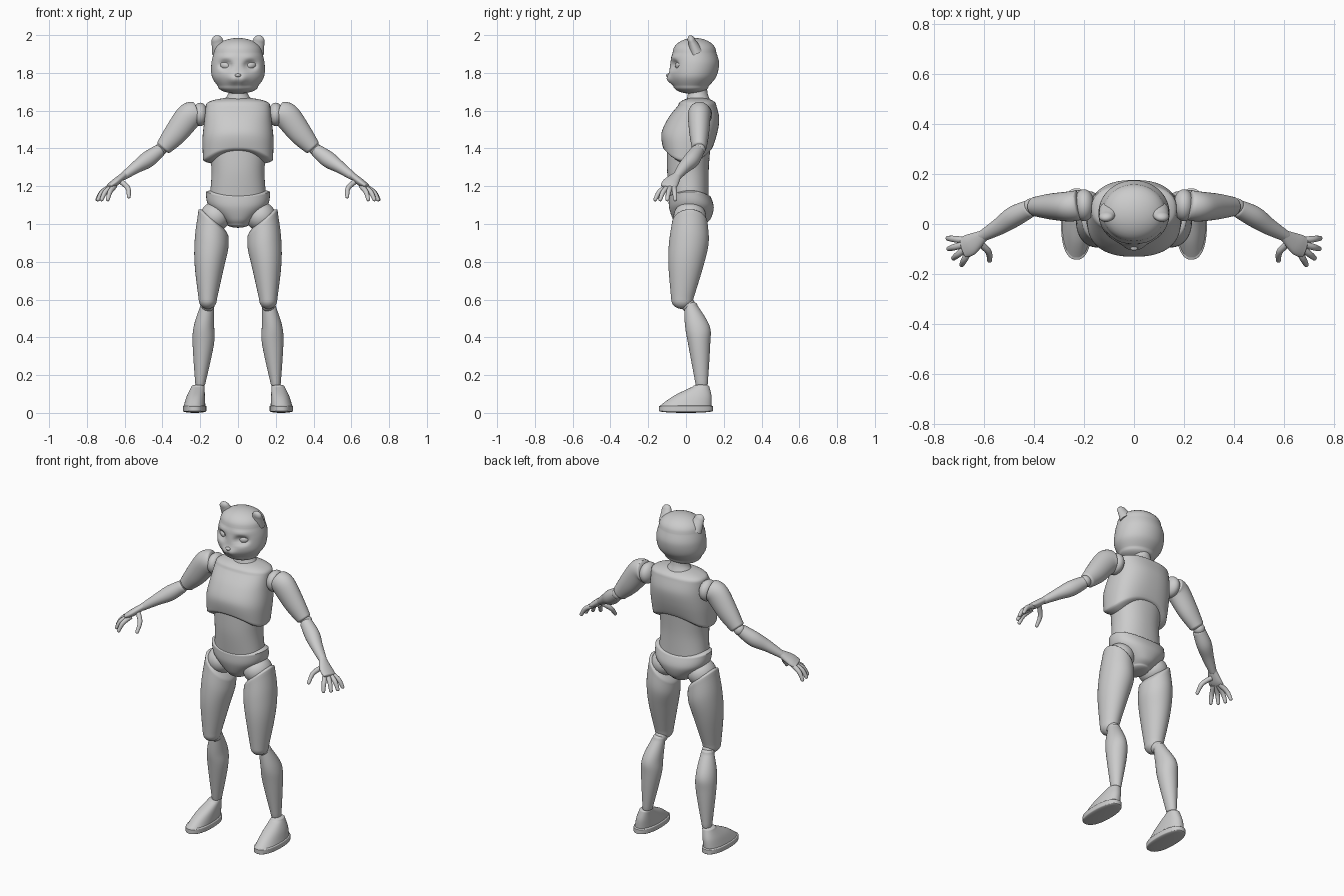
import bpy, bmesh, math
from mathutils import Vector, Matrix

cube = bpy.data.objects.get("Cube")
if cube:
    bpy.data.objects.remove(cube)

grey = (.6, .6, .6, 1)
material = bpy.data.materials.new("plain_grey")
material.use_nodes = True
material.diffuse_color = grey
material.node_tree.nodes["Principled BSDF"].inputs["Base Color"].default_value = grey


def finish(bm, name, pair):
    """Shade the mesh and link it, once or as a mirrored left and right pair."""
    bmesh.ops.recalc_face_normals(bm, faces=bm.faces)
    for face in bm.faces:
        face.smooth = True
    for edge in bm.edges:
        edge.smooth = edge.calc_face_angle() < math.radians(45)
    for prefix in ("left_", "right_") if pair else ("",):
        if prefix == "right_":
            bmesh.ops.scale(bm, vec=(-1, 1, 1), verts=bm.verts)
            bmesh.ops.reverse_faces(bm, faces=bm.faces)
        mesh = bpy.data.meshes.new(prefix + name)
        bm.to_mesh(mesh)
        mesh.materials.append(material)
        part = bpy.data.objects.new(prefix + name, mesh)
        bpy.context.collection.objects.link(part)
    bm.free()


def blend(rows, steps=6):
    """Catmull-Rom interpolation of the section numbers."""
    padded = [rows[0], *rows, rows[-1]]
    result = []
    for before, start, end, after in zip(padded, padded[1:], padded[2:], padded[3:]):
        for k in range(steps):
            t = k / steps
            result.append([q + t / 2 * (r - p + t * (2*p - 5*q + 4*r - s + t * (3*(q - r) + s - p)))
                           for p, q, r, s in zip(before, start, end, after)])
    return result + [list(rows[-1])]


def dome(last, inner, height, upright, steps=8):
    """Rings that round off an end, shrinking along an elliptical arc."""
    way = Vector(last[:3]) - Vector(inner[:3])
    if upright:
        way = Vector((0, 0, way.z))
    way.normalize()
    rings = []
    for k in range(1, steps + 1):
        angle = math.radians(85) * k / steps
        center = Vector(last[:3]) + way * height * math.sin(angle)
        rings.append([*center, last[3] * math.cos(angle), last[4] * math.cos(angle)])
    return rings


def loft(name, rows, caps=(0, 0), pair=False, upright=True, power=2, bend=0, tilt=0,
         sides=48, sculpt=None):
    """Skin rings (x, y, z, half width, half depth). Bend and tilt warp the first ring and fade."""
    core = blend(rows)
    head = dome(core[0], core[1], caps[0], upright)[::-1] if caps[0] else []
    tail = dome(core[-1], core[-2], caps[1], upright) if caps[1] else []
    path = head + core + tail
    bm = bmesh.new()
    rings = []
    for i, (x, y, z, wide, deep) in enumerate(path):
        axis = Vector((0, 0, 1))
        if not upright:
            here, there = path[max(i - 1, 0)], path[min(i + 1, len(path) - 1)]
            axis = (Vector(there[:3]) - Vector(here[:3])).normalized()
        v = (Vector((0, 1, 0)) - axis * axis.y).normalized()
        u = v.cross(axis)
        fade = (1 - max(0, min(1, (i - len(head)) / len(core)))) ** 2
        shrink = min(1, wide / core[0][3])
        ring = []
        for k in range(sides):
            angle = 2 * math.pi * k / sides
            c, s = math.cos(angle), math.sin(angle)
            across = math.copysign(abs(c) ** (2 / power), c) * wide
            along = math.copysign(abs(s) ** (2 / power), s) * deep
            lift = fade * (bend * s * s + tilt * c * shrink)
            point = Vector((x, y, z)) + u * across + v * along + axis * lift
            ring.append(bm.verts.new(sculpt(point) if sculpt else point))
        rings.append(ring)
    for low, high in zip(rings, rings[1:]):
        for k in range(sides):
            bm.faces.new((low[k - 1], low[k], high[k], high[k - 1]))
    bm.faces.new(rings[0])
    bm.faces.new(rings[-1])
    finish(bm, name, pair)


def ball(name, center, radii, pair=False, yaw=0, roll=0):
    """Ellipsoid, optionally turned."""
    turn = Matrix.Rotation(yaw, 4, "Z") @ Matrix.Rotation(roll, 4, "Y")
    place = Matrix.Translation(center) @ turn @ Matrix.Diagonal((*radii, 1))
    bm = bmesh.new()
    bmesh.ops.create_uvsphere(bm, u_segments=32, v_segments=20, radius=1, matrix=place)
    finish(bm, name, pair)


def body(*sections):
    """Centred sections given as height, front, back and half width."""
    return [(0, (front + back) / 2, z, wide, (back - front) / 2) for z, front, back, wide in sections]


def face_shape(point):
    """Eye sockets, brows and a two-lobed muzzle."""
    def bump(x, z, wide, tall, edge=1):
        spread = ((abs(point.x) - x) / wide) ** 2 + ((point.z - z) / tall) ** 2
        return math.exp(-spread ** edge)
    if point.y < .03:
        socket = bump(.066, 1.84, .036, .024, edge=2)
        brow = bump(.065, 1.885, .05, .013)
        muzzle = bump(.02, 1.765, .03, .026)
        point.y += .022 * socket - .007 * brow - .02 * muzzle
    return point


# Head
loft("head", body((1.73, -.065, .12, .107), (1.78, -.087, .16, .138), (1.85, -.083, .175, .141),
                  (1.91, -.07, .16, .127)),
     caps=(.04, .075), sides=80, sculpt=face_shape)
loft("ear", [(.095, .055, 1.91, .045, .035), (.11, .03, 1.97, .03, .02)],
     caps=(0, .03), pair=True, upright=False)
ball("eye", (.066, -.032, 1.84), (.032, .024, .023), pair=True, yaw=.4, roll=-.2)
ball("nose", (0, -.095, 1.787), (.016, .012, .009))
loft("neck", body((1.65, 0, .13, .08), (1.69, .01, .115, .052), (1.74, .01, .11, .05)))

# Torso
loft("chest", body((1.34, -.122, .14, .185), (1.45, -.13, .165, .188), (1.55, -.095, .176, .178),
                   (1.63, -.04, .16, .17)),
     caps=(.03, .04), power=2.4, bend=.065, sides=64)
loft("waist", body((1.14, -.085, .12, .15), (1.28, -.1, .12, .14), (1.42, -.1, .13, .155)), power=2.2)
loft("pelvis", body((1.17, -.09, .13, .17), (1.1, -.09, .147, .158), (1.03, -.07, .13, .09),
                    (1, -.05, .1, .06)),
     caps=(.015, .02), power=2.2, bend=-.025)

# Arms
ball("shoulder_joint", (.2, .075, 1.58), (.042, .064, .062), pair=True)
loft("upper_arm", [(.225, .075, 1.585, .06, .06), (.26, .07, 1.57, .07, .06),
                   (.33, .07, 1.48, .062, .052), (.39, .07, 1.41, .045, .04)],
     caps=(.01, .02), pair=True, upright=False)
ball("elbow_joint", (.41, .07, 1.395), (.033, .033, .033), pair=True)
loft("forearm", [(.42, .06, 1.385, .036, .036), (.48, .03, 1.34, .043, .042),
                 (.54, -.01, 1.3, .032, .034), (.61, -.05, 1.25, .02, .022)],
     caps=(.02, .01), pair=True, upright=False)

# Hands, with the fingers fanned out from the palm
loft("palm", [(.6, -.045, 1.26, .018, .022), (.65, -.08, 1.22, .02, .043), (.68, -.093, 1.2, .015, .042)],
     caps=(.01, .01), pair=True, upright=False)


def digit(name, base, knuckle, tip):
    loft(name, [(*base, .014, .014), (*knuckle, .013, .013), (*tip, .01, .01)],
         caps=(0, .01), pair=True, upright=False, sides=16)


for i, name in enumerate(("index_finger", "middle_finger", "ring_finger", "little_finger")):
    angle = math.radians(23 * i - 62)
    spread = Vector((math.cos(angle), math.sin(angle), 0))
    wrist = Vector((.64, -.07, 1.2))
    digit(name, wrist + spread * .03, wrist + spread * .08 + Vector((0, 0, -.03)),
          wrist + spread * .105 + Vector((0, 0, -.07)))
digit("thumb", (.62, -.075, 1.225), (.583, -.11, 1.19), (.578, -.145, 1.145))

# Legs
ball("hip_joint", (.12, .02, 1.04), (.08, .086, .078), pair=True)
loft("thigh", [(.13, .02, 1, .08, .095), (.14, .015, .9, .088, .105), (.152, 0, .78, .078, .093),
               (.16, -.02, .6, .048, .058)],
     caps=(.035, .05), pair=True, tilt=.07)
ball("knee_joint", (.16, .01, .573), (.036, .038, .038), pair=True)
loft("shin", [(.163, .025, .57, .035, .035), (.18, .06, .46, .054, .065), (.184, .07, .36, .056, .058),
              (.2, .083, .15, .026, .032)],
     caps=(.02, .01), pair=True)

# Shoes
loft("shoe_sole", [(.23, 0, .01, .062, .143), (.23, 0, .035, .062, .143)],
     caps=(.01, .01), pair=True, power=2.3)
loft("shoe_upper", [(.23, 0, .04, .057, .135), (.223, .035, .09, .048, .1), (.212, .08, .14, .034, .043)],
     caps=(0, .01), pair=True, power=2.2)
